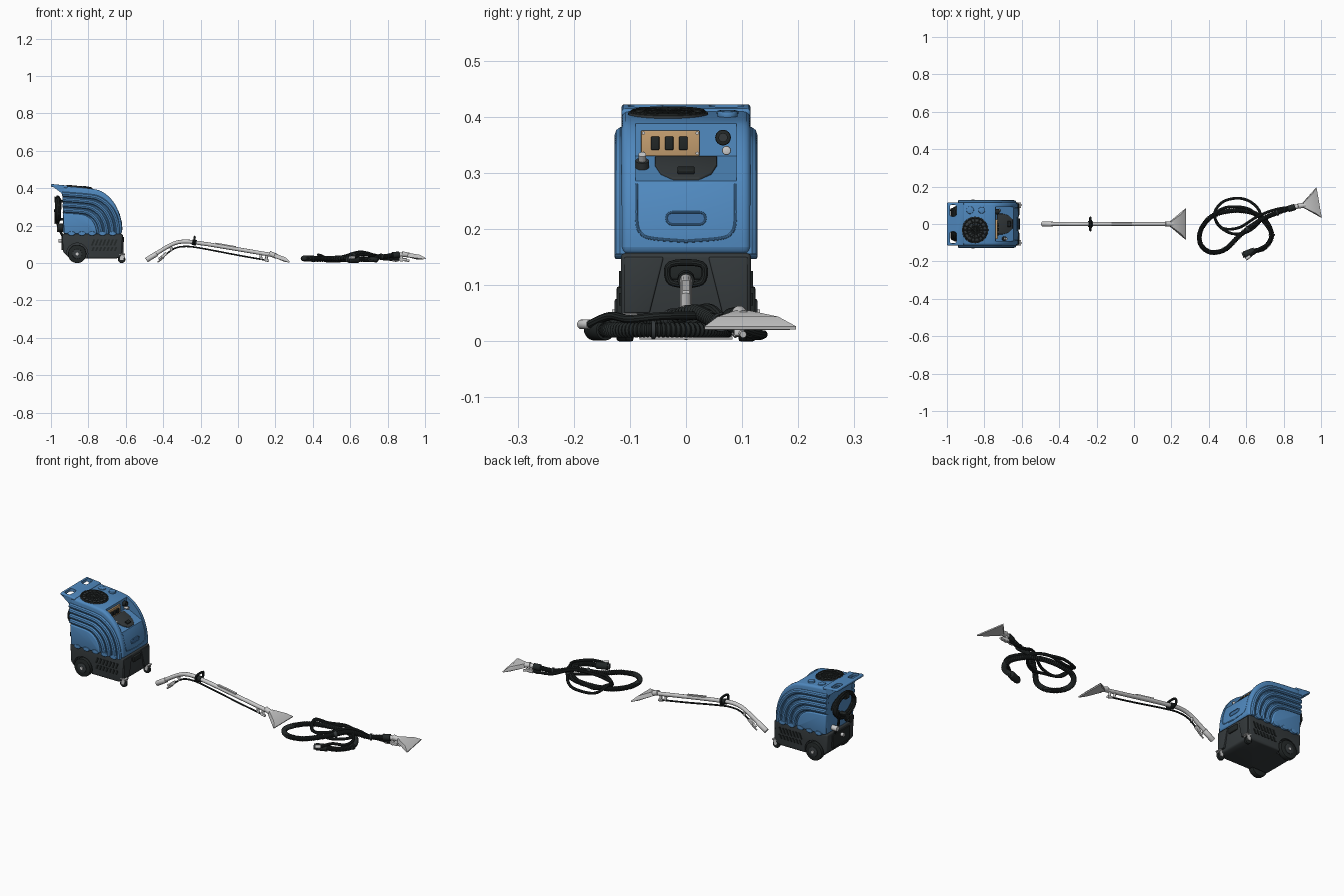
import bpy, bmesh, math
from mathutils import Vector, Matrix

if "Cube" in bpy.data.objects:
    bpy.data.objects.remove(bpy.data.objects["Cube"])


def mat(name, col):
    m = bpy.data.materials.new(name)
    m.diffuse_color = (*col, 1)
    m.use_nodes = True
    m.node_tree.nodes["Principled BSDF"].inputs["Base Color"].default_value = m.diffuse_color
    return m


BLUE = mat("blue_plastic", (0.08, 0.25, 0.52))
NAVY = mat("deep_blue", (0.05, 0.16, 0.36))
DARK = mat("dark_plastic", (0.035, 0.042, 0.045))
BLACK = mat("black_rubber", (0.016, 0.02, 0.02))
TAN = mat("tan_panel", (0.55, 0.34, 0.16))


def finish(name, bm, m=None, bevel=0, seg=3):
    bmesh.ops.recalc_face_normals(bm, faces=bm.faces[:])
    me = bpy.data.meshes.new(name)
    bm.to_mesh(me)
    bm.free()
    ob = bpy.data.objects.new(name, me)
    bpy.context.collection.objects.link(ob)
    if m:
        me.materials.append(m)
    if bevel:
        b = ob.modifiers.new("bevel", 'BEVEL')
        b.width, b.segments, b.limit_method, b.angle_limit = bevel, seg, 'ANGLE', math.radians(40)
        b.use_clamp_overlap = False
    return ob


def prism(name, pts, y0, y1, m=None, bevel=0):
    bm = bmesh.new()
    f = bm.faces.new([bm.verts.new((p[0], y0, p[-1])) for p in pts])
    r = bmesh.ops.extrude_face_region(bm, geom=[f])
    bmesh.ops.translate(bm, vec=(0, y1 - y0, 0), verts=[v for v in r["geom"] if isinstance(v, bmesh.types.BMVert)])
    return finish(name, bm, m, bevel)


def box(name, loc, size, m=None, bevel=0, pitch=0):
    bm = bmesh.new()
    bmesh.ops.create_cube(bm, size=1, matrix=Matrix.Translation(loc) @ Matrix.Rotation(pitch, 4, 'Y') @ Matrix.Diagonal((*size, 1)))
    return finish(name, bm, m, bevel)


def cyl(name, a, b, r, m=None, r2=None, n=24, bevel=0):
    a, b = Vector(a), Vector(b)
    bm = bmesh.new()
    mx = Matrix.Translation((a + b) / 2) @ (b - a).to_track_quat('Z', 'Y').to_matrix().to_4x4()
    bmesh.ops.create_cone(bm, cap_ends=True, segments=n, radius1=r, radius2=r if r2 is None else r2, depth=(b - a).length, matrix=mx)
    return finish(name, bm, m, bevel, 2)


def hull(name, pts, m=None, mx=Matrix(), bevel=0):
    bm = bmesh.new()
    for p in pts:
        bm.verts.new(mx @ Vector(p))
    bmesh.ops.convex_hull(bm, input=bm.verts[:])
    bmesh.ops.dissolve_limit(bm, angle_limit=0.02, verts=bm.verts[:], edges=bm.edges[:])
    return finish(name, bm, m, bevel)


def smooth(pts, n):
    p = [Vector(q) for q in pts]
    p = [2 * p[0] - p[1]] + p + [2 * p[-1] - p[-2]]
    out = []
    for i in range(1, len(p) - 2):
        a, b, c, d = p[i - 1:i + 3]
        for k in range(n):
            t = k / n
            out.append(0.5 * (2 * b + (c - a) * t + (2 * a - 5 * b + 4 * c - d) * t * t + (3 * b - a - 3 * c + d) * t ** 3))
    return out + [p[-2]]


def tube(name, pts, r, m=None, ridge=0, closed=False, res=3):
    cu = bpy.data.curves.new(name, 'CURVE')
    cu.dimensions, cu.bevel_depth, cu.bevel_resolution, cu.use_fill_caps = '3D', r, res, True
    s = cu.splines.new('POLY')
    s.points.add(len(pts) - 1)
    s.use_cyclic_u = closed
    for i, p in enumerate(pts):
        s.points[i].co = (*p, 1)
        s.points[i].radius = 1 - ridge * (i % 2)
    ob = bpy.data.objects.new(name, cu)
    bpy.context.collection.objects.link(ob)
    if m:
        cu.materials.append(m)
    return ob


cutters = []


def cut(ob, cutter):
    cutter.hide_render = True
    cutters.append(cutter)
    b = ob.modifiers.new("cut", 'BOOLEAN')
    b.operation, b.object, b.solver = 'DIFFERENCE', cutter, 'EXACT'


# ---- Extractor tank: side silhouette with a recessed console
front = smooth([(-.94, 0, .412), (-.78, 0, .397), (-.72, 0, .378), (-.668, 0, .33),
                (-.637, 0, .27), (-.622, 0, .207), (-.62, 0, .155)], 4)
body = prism("tank_body", [(-.935, .155), (-.935, .345)] + front, -.115, .115, BLUE, .013)
cut(body, prism("console_cutter", [(-.738, .33), (-.742, .45), (-.55, .45), (-.55, .245), (-.64, .284)], -.09, .09))


def front_x(z):
    for a, b in zip(front, front[1:]):
        if a.z >= z >= b.z:
            return a.x + (b.x - a.x) * (a.z - z) / (a.z - b.z)
    return -.62


# Raised ribs following the silhouette on both flanks
for s in (-1, 1):
    for k in range(4):
        sx, sz = .93 - .1 * k, .83 - .11 * k
        tube("side_rib", [(-.93 + sx * (p.x + .93), s * .113, .155 + sz * (p.z - .155)) for p in front], .014, BLUE)
    prism("side_panel", [(-.93, .157)] + [(-.93 + .56 * (p.x + .93), .155 + .44 * (p.z - .155)) for p in front],
          s * .10, s * .123, BLUE, .006)
    for i in range(5):
        x = -.89 + i * .055
        hull("seam_bump", [(x + .02 * math.cos(a), s * y, .158 + .011 * math.sin(a)) for y in (.10, .127)
                           for a in [math.tau * j / 12 for j in range(12)]], BLUE, bevel=.002)

# Push handle with two grips
handle = box("push_handle", (-.955, 0, .411), (.09, .23, .015), BLUE, .006, .1)
for s in (-1, 1):
    cut(handle, box("grip_cutter", (-.967, s * .072, .41), (.036, .062, .06), None, .012))
for y in (-.108, 0, .108):
    prism("handle_gusset", [(-.99, .409), (-.93, .409), (-.93, .345), (-.945, .375)], y - .007, y + .007, BLUE)

# Front door seam and pull recess
seam = [(.088, .28), (.088, .215), (.08, .192), (.06, .183), (0, .178)]
half = smooth([(0, y, z) for y, z in seam], 4)
path = half + [Vector((0, -p.y, p.z)) for p in reversed(half[:-1])]
tube("front_door_seam", [(front_x(p.z) - .001, p.y, p.z) for p in path], .003, BLUE)
pill = [(s * .024 + .011 * math.cos(a), .219 + .011 * math.sin(a)) for s, a0 in ((1, -90), (-1, 90))
        for a in [math.radians(a0 + j * 30) for j in range(7)]]
hull("pull_recess", [(front_x(z) + dx, y, z) for y, z in pill for dx in (-.01, .001)], NAVY)
tube("pull_rim", [(front_x(z) + .001, y, z) for y, z in pill], .002, BLUE, closed=True)

# Console: switch panel, switches, screws, ports and lid
box("switch_panel", (-.735, -.028, .353), (.01, .104, .046), TAN, .002)
for i in range(3):
    box("rocker_switch", (-.727, -.055 + i * .025, .353), (.012, .015, .024), BLACK, .002)
for y in (-.076, .02):
    for z in (.335, .371):
        cyl("panel_screw", (-.732, y, z), (-.727, y, z), .003, n=10)
cyl("round_socket", (-.742, .066, .363), (-.722, .066, .363), .014, BLACK, bevel=.003)
cyl("socket_core", (-.724, .066, .363), (-.719, .066, .363), .008, DARK)
cyl("quick_coupler", (-.742, .072, .34), (-.715, .072, .34), .008, bevel=.002)
cyl("coupler_base", (-.70, -.078, .30), (-.69, -.078, .322), .012, DARK)
cyl("coupler_tip", (-.69, -.078, .322), (-.682, -.078, .333), .007)
lid = [(-.732, -.055), (-.732, .055), (-.70, .055), (-.668, .045), (-.648, .024), (-.648, -.024), (-.668, -.045), (-.70, -.055)]
hull("tank_lid", [(x, y, .327 - (x + .738) * -.47 * -1 + h) for x, y in lid for h in (-.004, .007)], DARK, bevel=.002)
box("lid_latch", (-.668, 0, .305), (.018, .03, .008), BLACK, .002, .44)

# Top vent and filler caps
n = Vector((.1, 0, .995)).normalized()
vc = Vector((-.85, -.032, .402))
cyl("vent_disc", vc, vc + n * .007, .071, DARK, n=40, bevel=.002)
tilt = Matrix.Translation(vc + n * .007) @ Matrix.Rotation(.1, 4, 'Y')
for r in (.022, .043, .064):
    tube("vent_ring", [tilt @ Vector((r * math.cos(a), r * math.sin(a), 0)) for a in [math.tau * j / 32 for j in range(32)]], .0035, BLACK, closed=True)
for j in range(8):
    d = Vector((math.cos(math.pi * j / 8), math.sin(math.pi * j / 8), 0)) * .062
    tube("vent_spoke", [tilt @ d, tilt @ -d], .0025, BLACK, res=1)
for x, r in ((-.877, .02), (-.815, .018)):
    cyl("filler_cap", (x, .074, .398), (x + .001, .074, .411), r, BLUE, bevel=.003)

# Dark chassis with wheel arches, louvres and front column
base = prism("chassis", [(-.94, .157), (-.617, .157), (-.622, .035), (-.65, .025), (-.90, .025), (-.935, .06)], -.116, .116, DARK, .008)
for s in (-1, 1):
    cut(base, cyl("arch_cutter", (-.86, s * .088, .05), (-.86, s * .16, .05), .057, n=32))
    for i in range(7):
        x = -.775 + i * .02
        for z, h in ((.11, .03), (.075, .022)):
            hull("louvre", [(x + dx + (dz * .4), s * y, z + dz) for dx in (-.005, .005) for dz in (-h / 2, h / 2) for y in (.11, .1195)], BLACK)
    cyl("rear_wheel", (-.86, s * .094, .049), (-.86, s * .124, .049), .049, BLACK, n=36, bevel=.005)
    cyl("wheel_hub", (-.86, s * .12, .049), (-.86, s * .127, .049), .026, DARK, bevel=.002)
    cyl("axle_nut", (-.86, s * .12, .049), (-.86, s * .132, .049), .008, n=12)
    # Front casters
    cyl("caster_wheel", (-.622, s * .094, .02), (-.622, s * .108, .02), .02, BLACK, bevel=.003)
    for d in (-.011, .011):
        prism("caster_fork", [(-.63, .016), (-.614, .016), (-.605, .046), (-.632, .046)], s * .101 + d - .002, s * .101 + d + .002)
    box("caster_plate", (-.62, s * .101, .047), (.034, .03, .006), None, .002)
    hull("front_corner", [(x, s * y, z) for x, z in ((-.63, .15), (-.614, .15), (-.63, .05), (-.612, .05)) for y in (.11, .04 if z > .1 else .065)], DARK, bevel=.003)
tube("rear_axle", [(-.86, -.1, .049), (-.86, .1, .049)], .006)
box("front_socket", (-.618, 0, .125), (.016, .06, .03), BLACK, .004)

# Back: hung cable, hooks and hose fittings
coil = []
for j in range(97):
    a = math.tau * j / 24
    k = j / 96
    coil.append((-.951 - .024 * k, (.088 - .012 * k) * math.cos(a), .287 + (.06 - .008 * math.cos(a * .25)) * math.sin(a)))
tube("power_cable", coil, .008, BLACK)
tube("cable_tail", smooth([coil[-1], (-.97, .06, .23), (-.955, .05, .18), (-.935, .05, .14)], 6), .007, BLACK)
for z, d in ((.33, 1), (.235, -1)):
    box("cable_hook", (-.955, 0, z), (.05, .03, .012), BLACK, .003)
    box("hook_tip", (-.978, 0, z + .01 * d), (.008, .03, .03), BLACK, .002)
cyl("vacuum_port", (-.92, -.06, .19), (-.965, -.06, .19), .022, BLACK, bevel=.003)
cyl("solution_port", (-.92, 0, .12), (-.96, 0, .12), .01, bevel=.002)
cyl("drain_valve", (-.92, .065, .18), (-.968, .065, .18), .014, bevel=.003)
box("rear_plate", (-.94, 0, .105), (.01, .15, .07), BLACK, .003)


# ---- Fan-shaped suction head shared by both tools
def suction_head(name, loc, yaw, pitch):
    mx = Matrix.Translation(loc) @ Matrix.Rotation(yaw, 4, 'Z') @ Matrix.Rotation(pitch, 4, 'Y')
    hull(name, [(0, a * .013, b * .011) for a in (-1, 1) for b in (-1, 1)] +
         [(.06, a * .055, b * .012) for a in (-1, 1) for b in (-1, 1)] +
         [(.088, a * .083, b * .003 - .003) for a in (-1, 1) for b in (-1, 1)], None, mx)
    cyl(name + "_collar", mx @ Vector((-.03, 0, 0)), mx @ Vector((.012, 0, 0)), .0135)


# ---- Floor wand
wand = smooth([(-.487, 0, .018), (-.39, 0, .08), (-.33, 0, .109), (-.27, 0, .115), (-.2, 0, .106), (-.12, 0, .094), (.19, 0, .042)], 6)
tube("wand_tube", wand, .0105, res=4)
cyl("wand_cuff", (-.49, 0, .016), (-.435, 0, .05), .0135, bevel=.002)
suction_head("wand_head", (.195, 0, .041), 0, .38)
tube("wand_grip", smooth([(-.235, -.008, .1), (-.235, -.03, .108), (-.232, -.028, .137), (-.232, .028, .137), (-.235, .03, .108), (-.235, .008, .1)], 5), .006, BLACK)
cyl("grip_clamp", (-.245, 0, .112), (-.222, 0, .108), .015, BLACK)
tube("wand_solution_line", smooth([(-.40, 0, .035), (-.34, 0, .078), (-.28, 0, .089), (-.2, 0, .08), (0, 0, .042), (.16, 0, .014)], 5), .0045, BLACK)
box("trigger_valve", (-.395, 0, .042), (.035, .014, .016), None, .003, -.7)
tube("trigger_lever", smooth([(-.385, 0, .055), (-.40, 0, .028), (-.43, 0, .005)], 4), .004)
cyl("inlet_fitting", (-.405, 0, .035), (-.425, 0, .022), .006)
for x, z0, z1 in ((-.36, .095, .066), (.12, .055, .02), (.15, .05, .016)):
    cyl("line_bracket", (x, 0, z0), (x + .004, 0, z1), .007, n=12)
cyl("spray_jet", (.14, 0, .018), (.165, 0, .012), .007, n=12)
hull("line_guard", [(x, y, .1 - (x + .12) * .168 + z) for x in (-.12, -.01) for y in (-.006, .006) for z in (0, .009)])

# ---- Hoses with hand tool
thick = smooth([(.63, -.148, .02), (.70, -.125, .02), (.736, -.055, .02), (.685, .035, .02), (.567, .072, .02), (.433, .05, .02),
                (.363, -.02, .022), (.353, -.10, .026), (.406, -.15, .026), (.487, -.136, .025), (.567, -.06, .03),
                (.663, .013, .052), (.754, .056, .034), (.845, .088, .044)], 24)
tube("vacuum_hose", thick, .0142, BLACK, ridge=.2, res=3)
thin = smooth([(.62, -.172, .03), (.665, -.135, .045), (.72, -.10, .04), (.727, -.04, .045), (.66, .045, .045), (.60, .085, .04), (.50, .09, .02),
               (.437, .055, .042), (.45, -.005, .02), (.52, -.05, .03), (.60, -.045, .02), (.67, .01, .022), (.67, .07, .03), (.62, .12, .015),
               (.55, .138, .012), (.47, .115, .012), (.43, .05, .045), (.47, -.02, .02), (.56, -.02, .035), (.66, .04, .06),
               (.76, .078, .025), (.87, .094, .018)], 8)
tube("solution_hose", thin, .0075, BLACK)
cyl("hose_cuff", (.588, -.165, .02), (.645, -.143, .02), .0185, BLACK, bevel=.003)
cyl("hose_cuff_tip", (.58, -.168, .02), (.60, -.16, .02), .015, DARK)
cyl("hose_coupler", (.598, -.188, .03), (.622, -.171, .03), .0085, bevel=.002)
for i in (46, 250, 290):
    p, q = thick[i], thick[i + 2]
    cyl("hose_strap", p, q, .017, DARK)
cyl("tool_cuff", (.825, .08, .042), (.862, .092, .045), .017, BLACK, bevel=.002)
cyl("tool_tube", (.85, .089, .045), (.90, .098, .045), .0115)
suction_head("hand_tool_head", (.905, .1, .044), -.0 + .17, .2)
cyl("tool_valve", (.872, .093, .045), (.875, .094, .008), .009, bevel=.002)
box("tool_valve_body", (.882, .095, .018), (.045, .018, .016), None, .003)
tube("tool_trigger", [(.87, .092, .018), (.845, .088, .01), (.825, .085, .014)], .004)
cyl("tool_jet", (.89, .097, .016), (.915, .102, .012), .006, n=12)

# ---- Apply modifiers, drop the cutters, smooth the shading
bpy.context.view_layer.update()
bpy.ops.object.select_all(action='SELECT')
bpy.context.view_layer.objects.active = body
bpy.ops.object.convert(target='MESH')
for c in cutters:
    bpy.data.objects.remove(c, do_unlink=True)
bpy.ops.object.select_all(action='SELECT')
bpy.context.view_layer.objects.active = body
bpy.ops.object.shade_smooth_by_angle(angle=math.radians(35))
